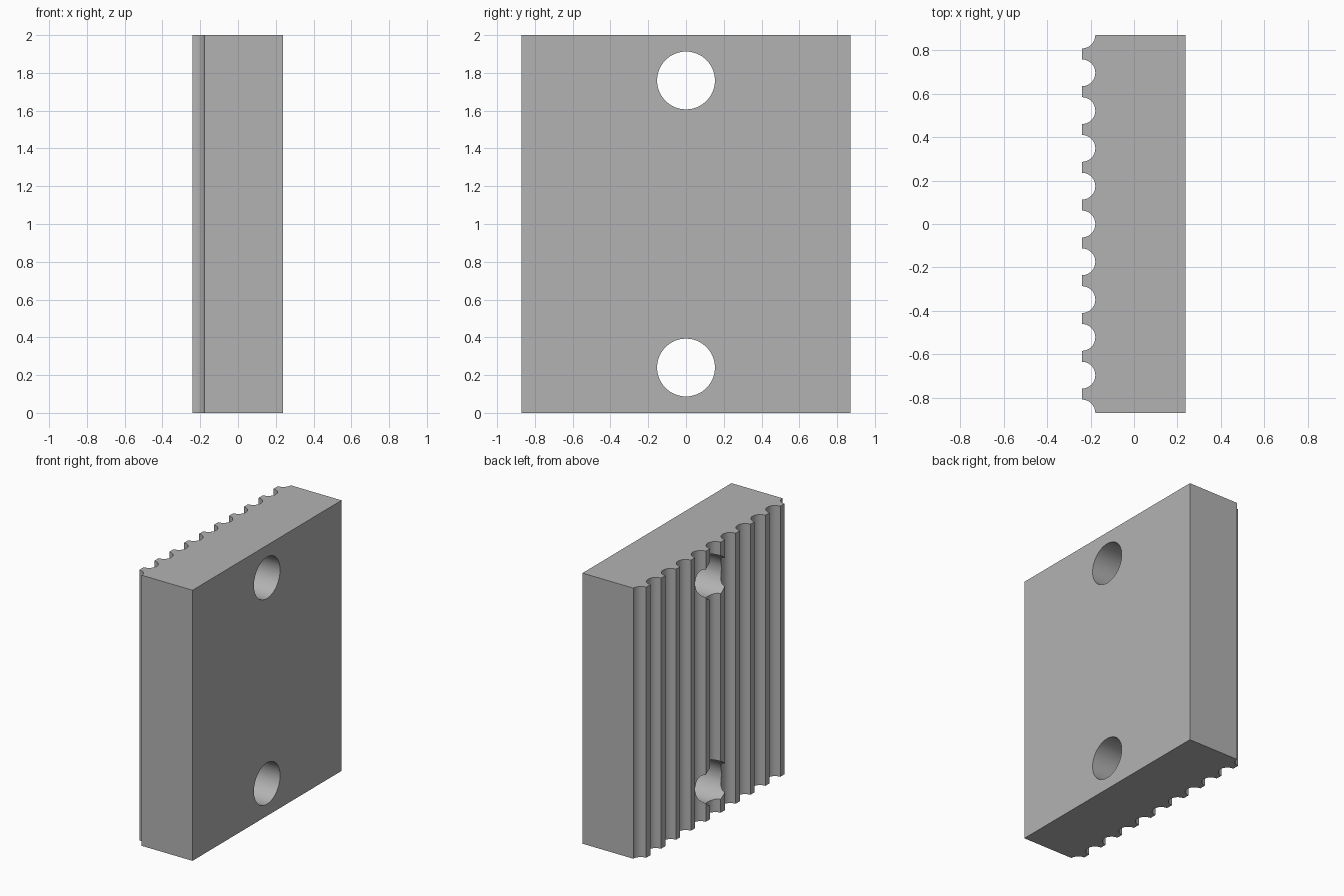
import bpy
import bmesh
from math import sin, cos, pi, radians
from mathutils import Matrix

WIDTH_HALF = 0.87
FACE_X, GROOVED_X = 0.237, -0.24
HEIGHT = 2.0
PITCH, GROOVE_R = 0.174, 0.062
HOLE_R, HOLE_INSET = 0.153, 0.24
STEPS = 16

cube = bpy.data.objects.get("Cube")
if cube:
    bpy.data.objects.remove(cube, do_unlink=True)

grey = bpy.data.materials.new("plain grey")
grey.use_nodes = True
colour = (0.45, 0.45, 0.45, 1)
grey.diffuse_color = colour
grey.node_tree.nodes["Principled BSDF"].inputs["Base Color"].default_value = colour


def make_object(name, bm):
    bmesh.ops.recalc_face_normals(bm, faces=bm.faces)
    mesh = bpy.data.meshes.new(name)
    bm.to_mesh(mesh)
    bm.free()
    mesh.materials.append(grey)
    obj = bpy.data.objects.new(name, mesh)
    bpy.context.collection.objects.link(obj)
    return obj


# Block outline: flat face on one side, round grooves on the other,
# with a quarter groove at each end
outline = [(FACE_X, -WIDTH_HALF), (FACE_X, WIDTH_HALF)]
for i in range(5, -6, -1):
    first = STEPS // 2 if i == 5 else 0
    last = STEPS // 2 if i == -5 else STEPS
    for s in range(first, last + 1):
        a = pi * s / STEPS
        outline.append((GROOVED_X + GROOVE_R * sin(a),
                        i * PITCH + GROOVE_R * cos(a)))

bm = bmesh.new()
base = bm.faces.new([bm.verts.new((x, y, 0)) for x, y in outline])
top = bmesh.ops.extrude_face_region(bm, geom=[base])
bmesh.ops.translate(bm, vec=(0, 0, HEIGHT),
                    verts=[g for g in top["geom"] if isinstance(g, bmesh.types.BMVert)])
block = make_object("grooved_block", bm)

# Two bolt holes straight through the block
bm = bmesh.new()
for z in (HOLE_INSET, HEIGHT - HOLE_INSET):
    bmesh.ops.create_cone(bm, cap_ends=True, segments=64, radius1=HOLE_R,
                          radius2=HOLE_R, depth=1,
                          matrix=Matrix.Translation((0, 0, z)) @ Matrix.Rotation(pi / 2, 4, "Y"))
cutter = make_object("hole_cutter", bm)
cutter.hide_render = True

cut = block.modifiers.new("bolt holes", "BOOLEAN")
cut.operation = "DIFFERENCE"
cut.solver = "EXACT"
cut.object = cutter

bpy.ops.object.select_all(action="DESELECT")
bpy.context.view_layer.objects.active = block
block.select_set(True)
bpy.ops.object.modifier_apply(modifier=cut.name)
bpy.data.objects.remove(cutter, do_unlink=True)
bpy.ops.object.shade_smooth_by_angle(angle=radians(30))
